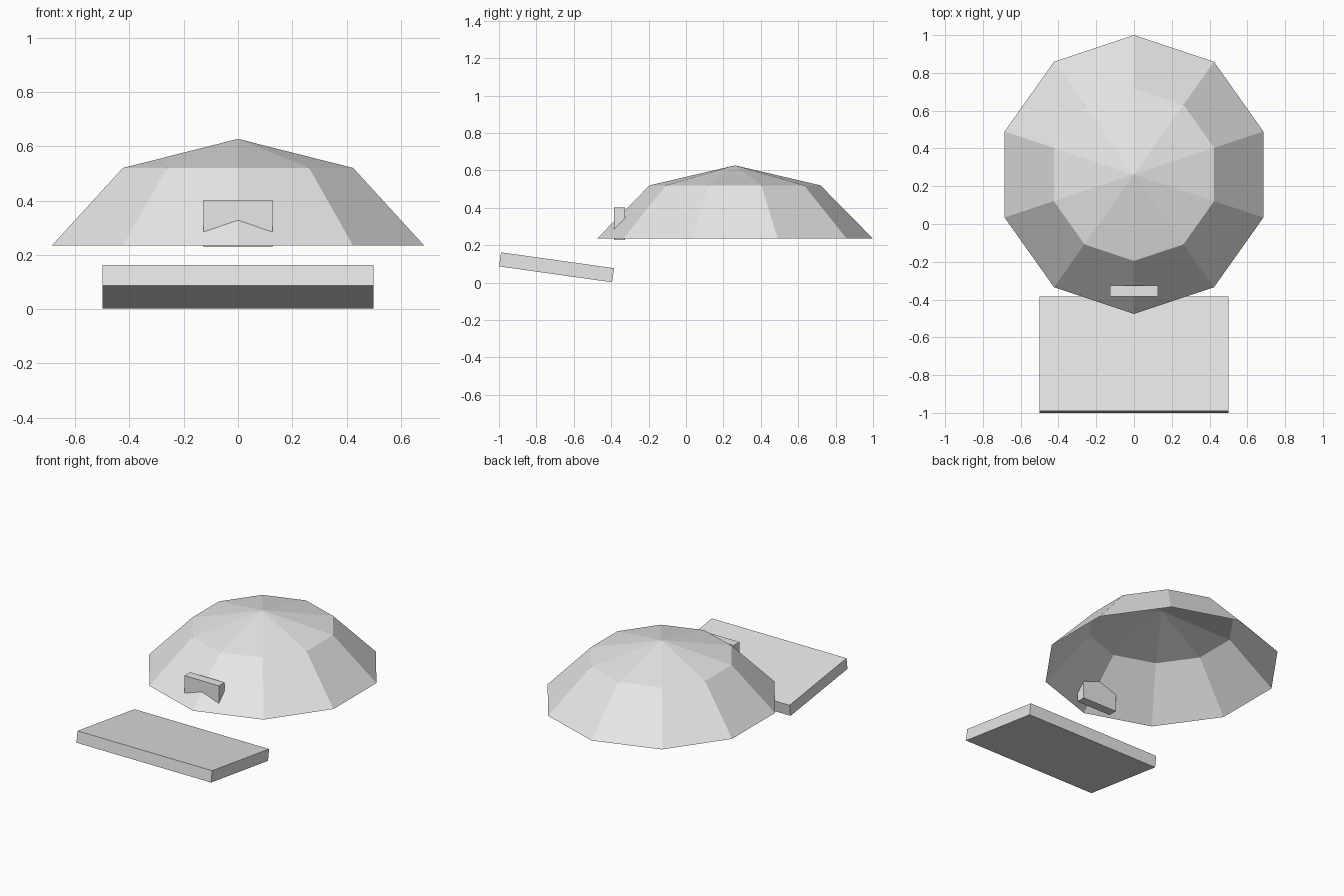
import bpy
import bmesh
from math import radians
from mathutils import Matrix

cube = bpy.data.objects.get("Cube")
if cube:
    bpy.data.objects.remove(cube, do_unlink=True)

grey = bpy.data.materials.new("light_grey")
grey.use_nodes = True
colour = (0.8, 0.8, 0.8, 1)
grey.diffuse_color = colour
grey.node_tree.nodes["Principled BSDF"].inputs["Base Color"].default_value = colour


def add_object(name, bm):
    bmesh.ops.recalc_face_normals(bm, faces=bm.faces)
    mesh = bpy.data.meshes.new(name)
    bm.to_mesh(mesh)
    bm.free()
    mesh.materials.append(grey)
    obj = bpy.data.objects.new(name, mesh)
    bpy.context.collection.objects.link(obj)
    return obj


def box(name, size, location, tilt=0):
    bm = bmesh.new()
    bmesh.ops.create_cube(bm, size=1, matrix=Matrix.Diagonal((*size, 1)))
    obj = add_object(name, bm)
    obj.location = location
    obj.rotation_euler.x = radians(tilt)
    return obj


# Ten-sided dome shell, open underneath
SIDES = 10
bm = bmesh.new()
rings = []
for rx, ry, z in ((0.72, 0.738, 0.235), (0.446, 0.457, 0.52)):
    ring = []
    for i in range(SIDES):
        d = Matrix.Rotation(radians(90 + 360 * i / SIDES), 2).col[0]
        ring.append(bm.verts.new((rx * d.x, ry * d.y, z)))
    rings.append(ring)
apex = bm.verts.new((0, 0, 0.627))
rim, shoulder = rings
for i in range(SIDES):
    j = (i + 1) % SIDES
    bm.faces.new((rim[i], rim[j], shoulder[j], shoulder[i]))
    bm.faces.new((shoulder[i], shoulder[j], apex))
dome = add_object("dome", bm)
dome.location.y = 0.262

# Small block set into the front of the dome
box("front_block", (0.256, 0.06, 0.174), (0, -0.355, 0.315))

# Tilted slab in front
box("front_slab", (1.0, 0.61, 0.076), (0, -0.692, 0.082), -8)
